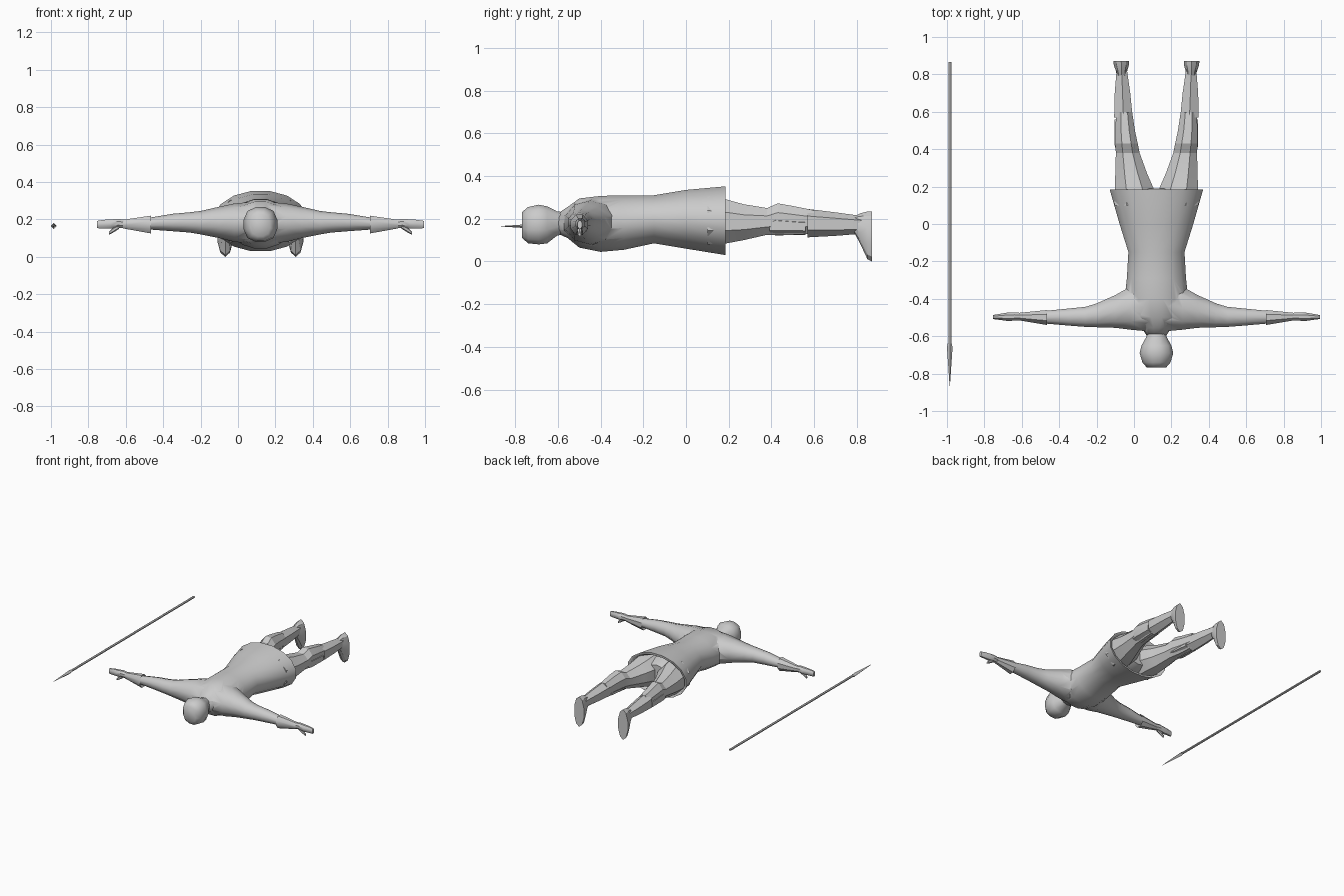
import bpy, bmesh, math
from mathutils import Vector

CX = 0.12  # body centre line

grey = bpy.data.materials.new("plain grey")
grey.diffuse_color = (0.6, 0.6, 0.6, 1)


def loft(name, axis, rings, sides=12, power=2.0, angle=40, mirror=False, x=CX, turn=0.5):
    """Rings: (position, low_a, high_a, low_z, high_z) along axis 'x' or 'y'."""
    bm = bmesh.new()
    loops = []
    for p, a0, a1, z0, z1 in rings:
        loop = []
        for i in range(sides):
            t = 2 * math.pi * (i + turn) / sides
            c, s = math.cos(t), math.sin(t)
            k = (abs(c) ** power + abs(s) ** power) ** (-1 / power)
            loop.append([c * k, s * k])
        # stretch the outline so it fills the ring's bounds
        mc = max(v[0] for v in loop)
        ms = max(v[1] for v in loop)
        verts = []
        for c, s in loop:
            a = (a0 + a1) / 2 + c / mc * (a1 - a0) / 2
            z = (z0 + z1) / 2 + s / ms * (z1 - z0) / 2
            verts.append(bm.verts.new((p, a, z) if axis == 'x' else (a, p, z)))
        loops.append(verts)
    for u, v in zip(loops, loops[1:]):
        for i in range(sides):
            j = (i + 1) % sides
            bm.faces.new((u[i], u[j], v[j], v[i]))
    bm.faces.new(loops[0])
    bm.faces.new(loops[-1])
    bmesh.ops.recalc_face_normals(bm, faces=bm.faces)
    me = bpy.data.meshes.new(name)
    bm.to_mesh(me)
    bm.free()
    me.materials.append(grey)
    ob = bpy.data.objects.new(name, me)
    bpy.context.collection.objects.link(ob)
    ob.location.x = x
    bpy.ops.object.select_all(action='DESELECT')
    ob.select_set(True)
    bpy.context.view_layer.objects.active = ob
    bpy.ops.object.shade_smooth_by_angle(angle=math.radians(angle))
    if mirror:
        m = ob.modifiers.new("mirror", 'MIRROR')
        m.use_mirror_merge = False
    return ob


def sym(rows):
    """Rows (y, half_width, low_z, high_z) to symmetric rings."""
    return [(y, -w, w, a, b) for y, w, a, b in rows]


# Tunic: flared skirt, waist, chest, neck, with a recessed hem
torso = loft("tunic", 'y', sym([
    (0.10, 0.19, 0.08, 0.30), (0.183, 0.235, 0.045, 0.335),
    (0.185, 0.25, 0.03, 0.352), (0.0, 0.197, 0.06, 0.335),
    (-0.15, 0.15, 0.085, 0.31), (-0.29, 0.158, 0.055, 0.31),
    (-0.40, 0.17, 0.045, 0.307), (-0.50, 0.145, 0.065, 0.295),
    (-0.555, 0.08, 0.11, 0.255), (-0.60, 0.05, 0.13, 0.225)]), sides=16, angle=60)

# Arms, fused into the tunic
arms = loft("arms", 'x', [
    (0.03, -0.575, -0.30, 0.07, 0.295), (0.14, -0.565, -0.335, 0.08, 0.285),
    (0.22, -0.555, -0.38, 0.10, 0.268), (0.32, -0.552, -0.425, 0.12, 0.245),
    (0.38, -0.55, -0.443, 0.13, 0.238), (0.47, -0.543, -0.452, 0.137, 0.23),
    (0.62, -0.53, -0.467, 0.148, 0.205)], sides=10, angle=60, mirror=True)
join = torso.modifiers.new("join arms", 'BOOLEAN')
join.operation = 'UNION'
join.object = arms
join.use_self = True
arms.hide_render = True
arms.hide_set(True)

# Head
loft("head", 'y', sym([
    (-0.57, 0.045, 0.13, 0.23), (-0.605, 0.055, 0.12, 0.235),
    (-0.65, 0.08, 0.085, 0.258), (-0.69, 0.09, 0.08, 0.266),
    (-0.74, 0.075, 0.085, 0.255), (-0.767, 0.052, 0.11, 0.232)]),
    sides=12, power=2.6, angle=60)

# Gauntlets, hands, fingers and thumbs
loft("gauntlets", 'x', [
    (0.60, -0.525, -0.475, 0.15, 0.20), (0.585, -0.54, -0.46, 0.125, 0.22),
    (0.735, -0.515, -0.475, 0.152, 0.198)], sides=8, mirror=True)
loft("hands", 'x', [
    (0.70, -0.512, -0.478, 0.155, 0.195), (0.76, -0.517, -0.472, 0.155, 0.203),
    (0.80, -0.518, -0.474, 0.152, 0.20), (0.835, -0.513, -0.48, 0.152, 0.198),
    (0.875, -0.508, -0.487, 0.153, 0.192)], sides=8, power=4, mirror=True)
loft("thumbs", 'x', [
    (0.755, -0.51, -0.488, 0.15, 0.175), (0.79, -0.508, -0.49, 0.128, 0.155),
    (0.81, -0.505, -0.492, 0.118, 0.135)], sides=6, mirror=True)

# Hips inside the skirt, then legs
loft("hips", 'y', sym([
    (0.02, 0.17, 0.08, 0.31), (0.12, 0.20, 0.08, 0.30), (0.19, 0.12, 0.11, 0.27)]), sides=10)
loft("thighs", 'y', [
    (0.10, 0.0, 0.225, 0.08, 0.305), (0.19, 0.015, 0.222, 0.085, 0.29),
    (0.27, 0.05, 0.22, 0.10, 0.268), (0.38, 0.09, 0.217, 0.125, 0.25),
    (0.43, 0.10, 0.22, 0.125, 0.272), (0.50, 0.115, 0.22, 0.125, 0.26),
    (0.60, 0.13, 0.215, 0.13, 0.24)], sides=8, angle=20, mirror=True)

# Knee guards
loft("knee_guards", 'y', [
    (0.39, 0.115, 0.215, 0.128, 0.20), (0.42, 0.11, 0.223, 0.122, 0.215),
    (0.56, 0.125, 0.223, 0.125, 0.20)], sides=6, angle=20, mirror=True)

# Boots
loft("boots", 'y', [
    (0.59, 0.135, 0.215, 0.13, 0.23), (0.57, 0.127, 0.226, 0.113, 0.246),
    (0.70, 0.14, 0.223, 0.12, 0.23), (0.825, 0.158, 0.213, 0.13, 0.213)],
    sides=6, angle=20, mirror=True)
loft("feet", 'y', [
    (0.79, 0.16, 0.212, 0.13, 0.213), (0.815, 0.157, 0.216, 0.085, 0.225),
    (0.85, 0.147, 0.228, 0.01, 0.234), (0.872, 0.147, 0.23, 0.0, 0.235)],
    sides=10, angle=25, mirror=True)

# Spear lying beside the figure
loft("spear_shaft", 'y', sym([(0.867, 0.008, 0.157, 0.173), (-0.66, 0.008, 0.157, 0.173)]),
     sides=6, x=-0.985)
loft("spear_head", 'y', sym([
    (-0.64, 0.011, 0.154, 0.176), (-0.66, 0.015, 0.15, 0.18),
    (-0.867, 0.0008, 0.164, 0.166)]), sides=4, angle=20, x=-0.985, turn=0)
